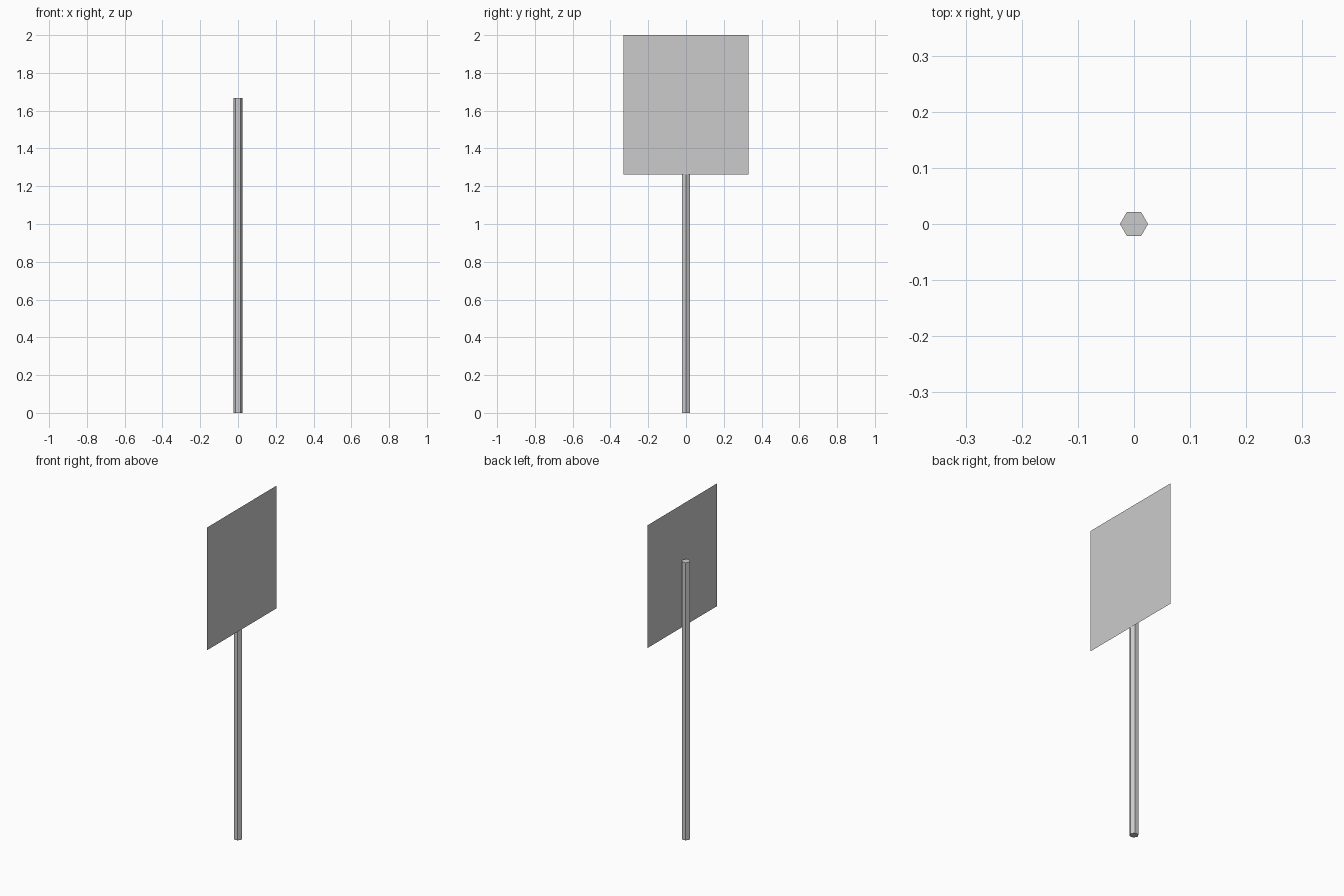
import bpy
from math import pi

if "Cube" in bpy.data.objects:
    bpy.data.objects.remove(bpy.data.objects["Cube"])

# Hexagonal post, corners pointing along x
POST_R, POST_H = 0.025, 1.667
bpy.ops.mesh.primitive_cylinder_add(vertices=6, radius=POST_R, depth=POST_H,
                                    location=(0, 0, POST_H / 2))
post = bpy.context.object
post.name = "post"
post.rotation_euler.z = pi / 6

# Thin flat sign panel touching the +x corner of the post
W, Z0, Z1 = 0.662, 1.263, 2.0
bpy.ops.mesh.primitive_plane_add(size=1, location=(POST_R, 0, (Z0 + Z1) / 2),
                                 rotation=(0, pi / 2, 0))
panel = bpy.context.object
panel.name = "sign_panel"
panel.scale = (Z1 - Z0, W, 1)

# Bake the transforms
for ob in (post, panel):
    ob.select_set(True)
bpy.ops.object.transform_apply(location=False, rotation=True, scale=True)
